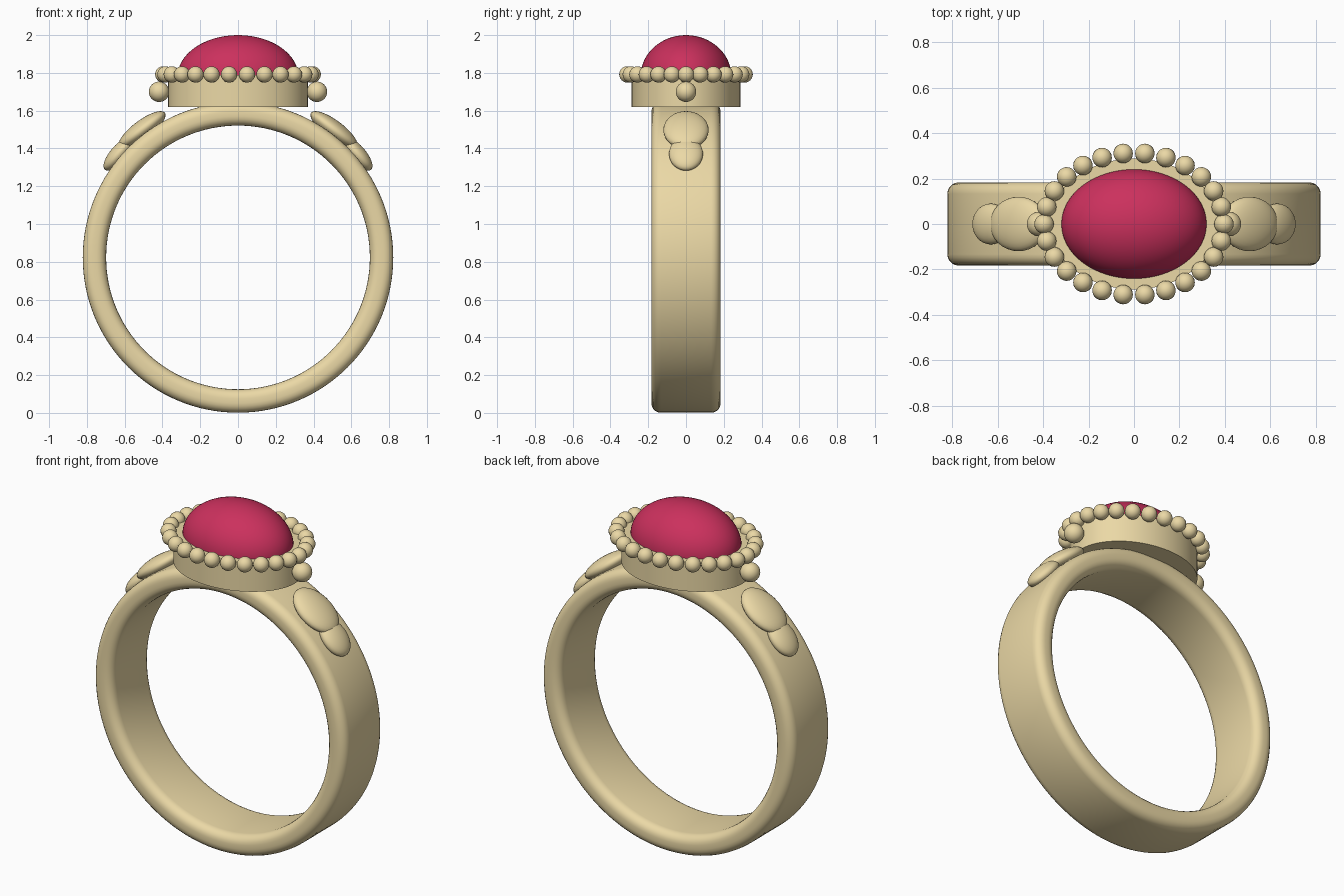
import bpy, bmesh
from math import sin, cos, pi, radians
from mathutils import Matrix, Vector

if "Cube" in bpy.data.objects:
    bpy.data.objects.remove(bpy.data.objects["Cube"])


def material(name, color):
    m = bpy.data.materials.new(name)
    m.diffuse_color = color
    m.use_nodes = True
    m.node_tree.nodes["Principled BSDF"].inputs["Base Color"].default_value = m.diffuse_color
    return m


GOLD = material("gold", (0.83, 0.69, 0.38, 1))
RED = material("red_gem", (0.60, 0.03, 0.11, 1))


def finish(name, bm, mat):
    bmesh.ops.recalc_face_normals(bm, faces=bm.faces)
    me = bpy.data.meshes.new(name)
    bm.to_mesh(me)
    bm.free()
    me.materials.append(mat)
    ob = bpy.data.objects.new(name, me)
    bpy.context.collection.objects.link(ob)
    bpy.ops.object.select_all(action='DESELECT')
    ob.select_set(True)
    bpy.context.view_layer.objects.active = ob
    bpy.ops.object.shade_smooth_by_angle(angle=radians(35))
    return ob


def ellipsoid(name, loc, size, tilt=0, mat=GOLD, seg=32, rings=16):
    bm = bmesh.new()
    m = (Matrix.Translation(loc) @ Matrix.Rotation(tilt, 4, 'Y')
         @ Matrix.Diagonal((*size, 1)))
    bmesh.ops.create_uvsphere(bm, u_segments=seg, v_segments=rings, radius=1, matrix=m)
    return finish(name, bm, mat)


# Band: rounded rectangle profile swept around the y axis
CZ, R_IN, R_OUT, HALF_W, FILLET = 0.823, 0.698, 0.822, 0.183, 0.05
profile = []
for i, (sr, sy) in enumerate([(1, 1), (-1, 1), (-1, -1), (1, -1)]):
    cr = R_OUT - FILLET if sr > 0 else R_IN + FILLET
    cy = sy * (HALF_W - FILLET)
    for k in range(6):
        a = i * pi / 2 + k / 5 * pi / 2
        profile.append((cr + FILLET * sin(a + pi / 2), cy + FILLET * -cos(a + pi / 2)))
bm = bmesh.new()
N = 128
loops = [[bm.verts.new((r * cos(2 * pi * j / N), y, CZ + r * sin(2 * pi * j / N)))
          for r, y in profile] for j in range(N)]
for j in range(N):
    a, b = loops[j], loops[(j + 1) % N]
    for k in range(len(profile)):
        n = (k + 1) % len(profile)
        bm.faces.new((a[k], a[n], b[n], b[k]))
finish("band", bm, GOLD)

# Oval bezel cup
bm = bmesh.new()
bmesh.ops.create_cone(bm, cap_ends=True, segments=64, radius1=1, radius2=1, depth=1,
                      matrix=Matrix.Translation((0, 0, 1.705)) @ Matrix.Diagonal((0.37, 0.288, 0.17, 1)))
finish("bezel", bm, GOLD)

# Domed gem: upper half of an ellipsoid
bm = bmesh.new()
bmesh.ops.create_uvsphere(bm, u_segments=64, v_segments=32, radius=1,
                          matrix=Matrix.Translation((0, 0, 1.78)) @ Matrix.Diagonal((0.32, 0.241, 0.22, 1)))
cut = bmesh.ops.bisect_plane(bm, geom=bm.verts[:] + bm.edges[:] + bm.faces[:],
                             plane_co=(0, 0, 1.77), plane_no=(0, 0, 1), clear_inner=True)
bmesh.ops.contextual_create(bm, geom=[e for e in cut["geom_cut"] if isinstance(e, bmesh.types.BMEdge)])
finish("gem", bm, RED)

# Beaded border
bm = bmesh.new()
for i in range(26):
    a = 2 * pi * i / 26
    bmesh.ops.create_uvsphere(bm, u_segments=20, v_segments=12, radius=0.043,
                              matrix=Matrix.Translation((0.396 * cos(a), 0.313 * sin(a), 1.792)))
finish("bead_border", bm, GOLD)

# Side balls and shoulder leaves, mirrored left and right
for side, s in (("left", -1), ("right", 1)):
    ellipsoid(f"{side}_ball", (s * 0.418, 0, 1.70), (0.054,) * 3)
    for part, deg, rad, size in (("upper_leaf", 37, 0.845, (0.152, 0.12, 0.05)),
                                 ("lower_leaf", 49, 0.836, (0.112, 0.09, 0.045))):
        t = radians(deg)
        ellipsoid(f"{side}_{part}", (s * rad * sin(t), 0, CZ + rad * cos(t)), size, s * t)
